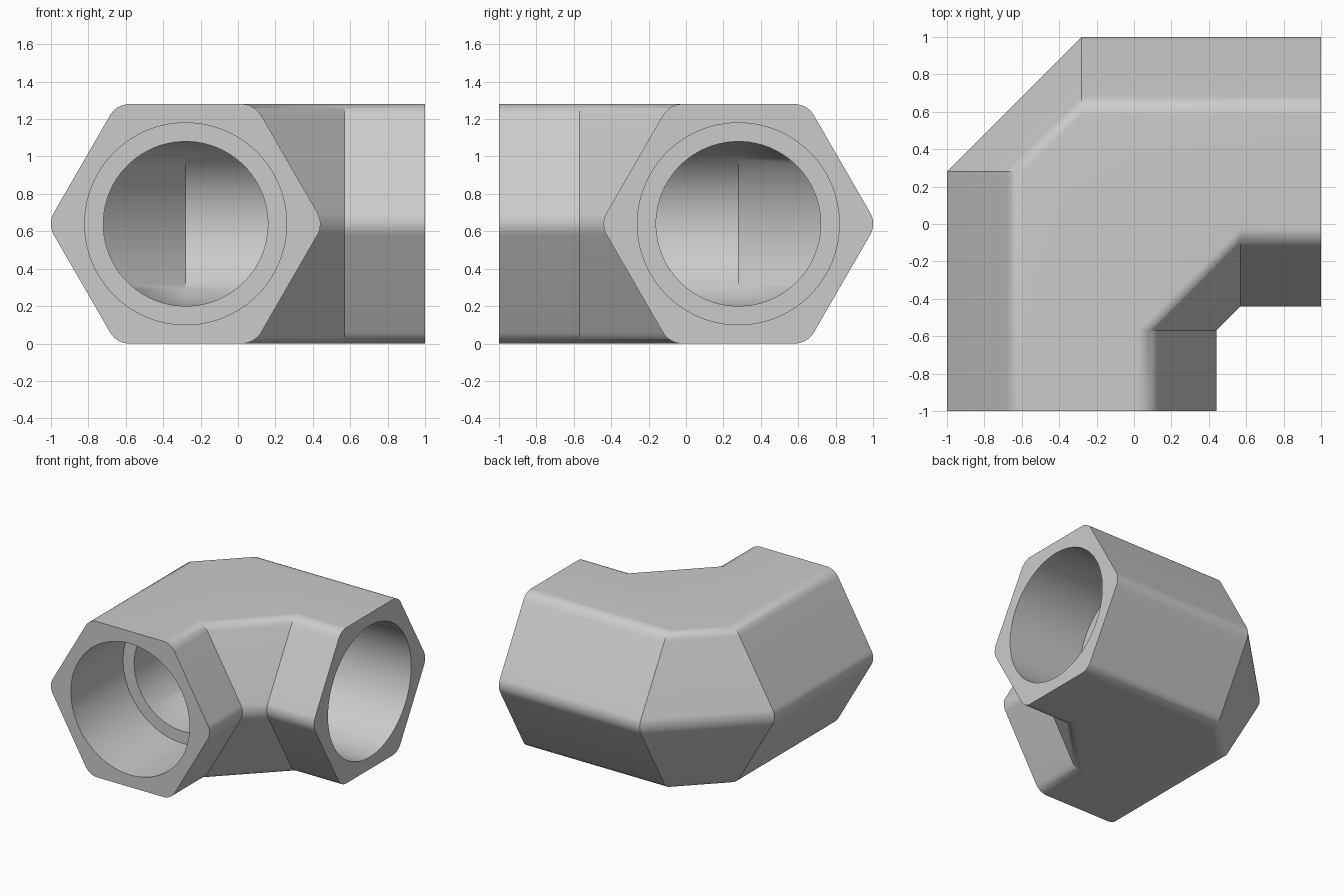
import bpy
import bmesh
from math import sin, cos, pi, sqrt, radians

old = bpy.data.objects.get("Cube")
if old:
    bpy.data.objects.remove(old, do_unlink=True)

SIDES = 72                 # points in every ring
APOTHEM, FILLET = 0.64, 0.12
AXIS = -0.28               # x of the front leg's axis
SOCKET, BORE = 0.54, 0.44  # socket and inner passage radii
STEP = -0.32               # depth at which the socket ends


def hexagon():
    """Rounded hexagon as (offset, height) pairs, one fillet arc per corner."""
    per = SIDES // 6
    centre = (APOTHEM - FILLET) * 2 / sqrt(3)
    points = []
    for corner in range(6):
        mid = corner * pi / 3
        for i in range(per):
            a = mid + (i / (per - 1) - 0.5) * pi / 3
            points.append((centre * cos(mid) + FILLET * cos(a),
                           centre * sin(mid) + FILLET * sin(a)))
    return points


def circle(radius):
    step = 2 * pi / SIDES
    start = -pi / 6 + step / 2
    return [(radius * cos(start + i * step), radius * sin(start + i * step))
            for i in range(SIDES)]


def front_ring(profile, outer_y, inner_y):
    """Ring on the front leg; the bend's outer and inner halves may differ in y."""
    return [(AXIS + u, outer_y if u < 0 else inner_y, APOTHEM + h) for u, h in profile]


def side_ring(profile, outer_y, inner_y):
    """Same ring mirrored across the diagonal onto the side leg."""
    return [(-y, -x, z) for x, y, z in front_ring(profile, outer_y, inner_y)]


# Rings along the front leg, from the outer bend to the inner bend
half = [
    (hexagon(), 0.28, -0.57),      # outside bend
    (hexagon(), -1, -1),           # end face rim
    (circle(SOCKET), -1, -1),      # socket mouth
    (circle(SOCKET), STEP, STEP),  # socket floor
    (circle(BORE), STEP, STEP),    # shoulder
    (circle(BORE), 0.28, -0.29),   # inside bend
]
rings = [front_ring(*r) for r in half] + [side_ring(*r) for r in reversed(half)]

# Skin the closed chain of rings
bm = bmesh.new()
loops = [[bm.verts.new(p) for p in ring] for ring in rings]
for k, a in enumerate(loops):
    b = loops[(k + 1) % len(loops)]
    for i in range(SIDES):
        j = (i + 1) % SIDES
        bm.faces.new((a[i], a[j], b[j], b[i]))
bmesh.ops.recalc_face_normals(bm, faces=bm.faces)
mesh = bpy.data.meshes.new("elbow_fitting")
bm.to_mesh(mesh)
bm.free()

# Grey metal
metal = bpy.data.materials.new("grey_metal")
metal.use_nodes = True
colour = (0.6, 0.6, 0.6, 1)
metal.diffuse_color = colour
metal.node_tree.nodes["Principled BSDF"].inputs["Base Color"].default_value = colour
mesh.materials.append(metal)

elbow = bpy.data.objects.new("elbow_fitting", mesh)
bpy.context.collection.objects.link(elbow)
bpy.ops.object.select_all(action='DESELECT')
elbow.select_set(True)
bpy.context.view_layer.objects.active = elbow
bpy.ops.object.shade_smooth_by_angle(angle=radians(30))
